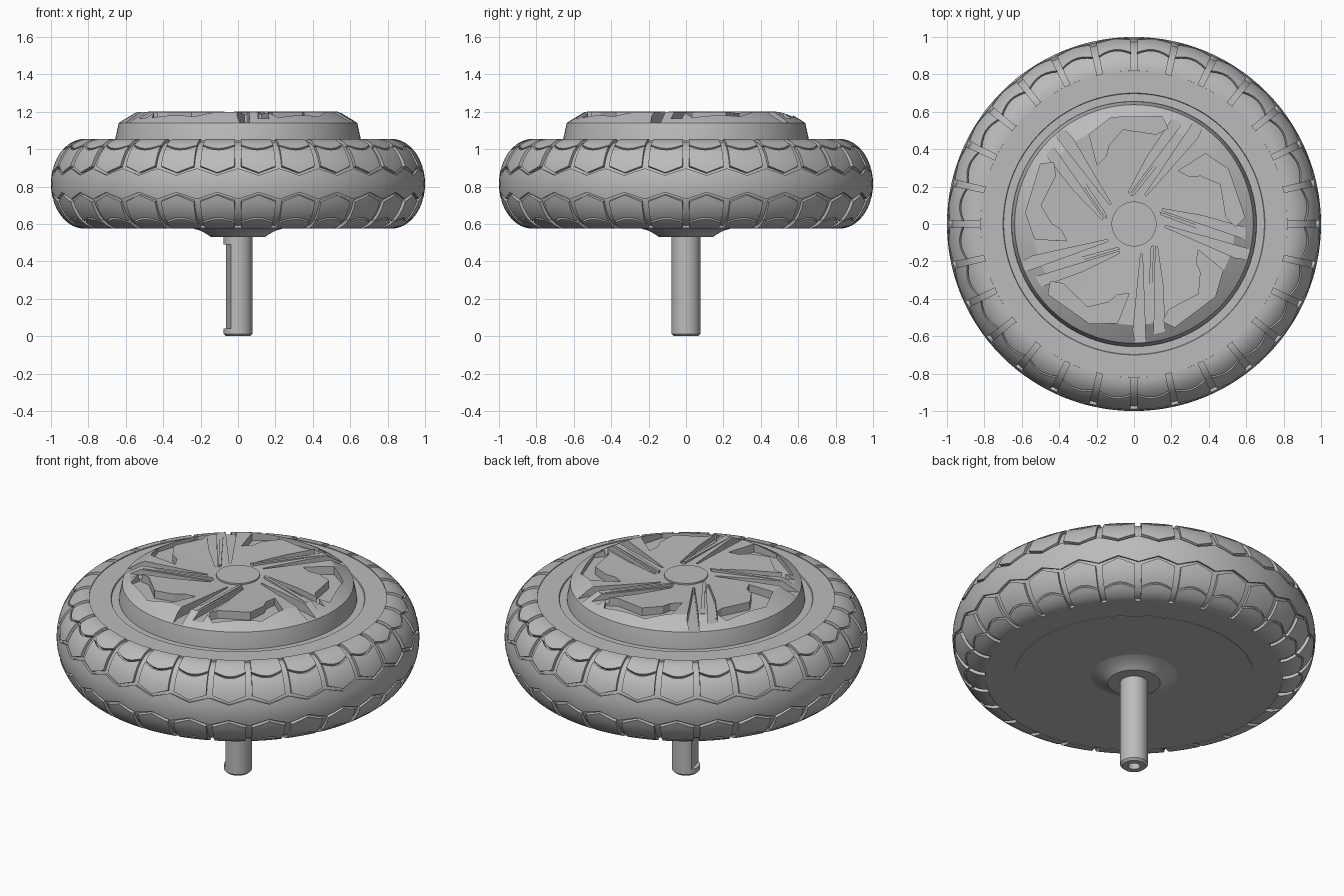
import bpy, bmesh, math
from math import sin, cos, pi, radians
from mathutils import Matrix, Vector

cube = bpy.data.objects.get("Cube")
if cube:
    bpy.data.objects.remove(cube, do_unlink=True)

grey = bpy.data.materials.new("plain_grey")
grey.use_nodes = True
grey.diffuse_color = (0.5, 0.5, 0.5, 1)
grey.node_tree.nodes["Principled BSDF"].inputs["Base Color"].default_value = (0.5, 0.5, 0.5, 1)

MID_Z, CORE_R = 0.815, 0.82
CELLS = 28
PITCH = 2 * pi / CELLS


def finish(bm, name, smooth=True):
    bmesh.ops.remove_doubles(bm, verts=bm.verts, dist=1e-5)
    bmesh.ops.recalc_face_normals(bm, faces=bm.faces)
    return add_object(bm, name, smooth)


def add_object(bm, name, smooth):
    mesh = bpy.data.meshes.new(name)
    bm.to_mesh(mesh)
    bm.free()
    ob = bpy.data.objects.new(name, mesh)
    bpy.context.collection.objects.link(ob)
    mesh.materials.append(grey)
    if smooth:
        soften(ob)
    return ob


def soften(ob):
    bpy.ops.object.select_all(action='DESELECT')
    ob.select_set(True)
    bpy.context.view_layer.objects.active = ob
    bpy.ops.object.shade_smooth_by_angle(angle=radians(28))


def lathe(name, profile, steps=96):
    """Spin an (r, z) profile around the z axis."""
    bm = bmesh.new()
    vs = [bm.verts.new((r, 0, z)) for r, z in profile]
    es = [bm.edges.new(p) for p in zip(vs, vs[1:])]
    bmesh.ops.spin(bm, geom=vs + es, axis=(0, 0, 1), cent=(0, 0, 0),
                   angle=2 * pi, steps=steps, use_duplicate=False)
    return finish(bm, name)


def prisms(name, points, z0, z1, turns):
    """Upright prisms of one counter-clockwise outline, turned about z."""
    bm = bmesh.new()
    n = len(points)
    for turn in turns:
        rot = Matrix.Rotation(turn, 3, 'Z')
        low = [bm.verts.new(rot @ Vector((x, y, z0))) for x, y in points]
        top = [bm.verts.new(rot @ Vector((x, y, z1))) for x, y in points]
        bm.faces.new(low[::-1])
        bm.faces.new(top)
        for i in range(n):
            j = (i + 1) % n
            bm.faces.new((low[i], low[j], top[j], top[i]))
    return add_object(bm, name, False)


def carve(ob, cutter):
    """Subtract the cutter, taking the first solver that keeps the body."""
    cutter.hide_render = True
    mod = ob.modifiers.new("cut", 'BOOLEAN')
    mod.operation = 'DIFFERENCE'
    mod.object = cutter
    for solver in ('EXACT', 'MANIFOLD', 'FLOAT'):
        mod.solver = solver
        bpy.context.view_layer.update()
        shape = ob.evaluated_get(bpy.context.evaluated_depsgraph_get())
        if len(shape.data.polygons) >= 0.8 * len(ob.data.polygons):
            break
    bpy.context.view_layer.objects.active = ob
    bpy.ops.object.modifier_apply(modifier=mod.name)
    bpy.data.objects.remove(cutter, do_unlink=True)
    soften(ob)


def on_tyre(theta, phi, sink=0.0):
    a, b = 0.18 - sink, 0.24 - sink
    r = CORE_R + a * cos(phi)
    return Vector((r * cos(theta), r * sin(theta), MID_Z + b * sin(phi)))


def tread_patch(bm, start, end, low, high, nu, nv, side_walls=True):
    """Raised tread patch; low and high give its edges in degrees at u in 0..1."""
    def point(i, j, sink=0.0):
        u = i / nu
        lo, hi = low(u), high(u)
        return bm.verts.new(on_tyre(start + (end - start) * u,
                                    radians(lo + (hi - lo) * j / nv), sink))
    g = [[point(i, j) for j in range(nv + 1)] for i in range(nu + 1)]
    for i in range(nu):
        for j in range(nv):
            bm.faces.new((g[i][j], g[i + 1][j], g[i + 1][j + 1], g[i][j + 1]))
    borders = [[(i, 0) for i in range(nu + 1)], [(i, nv) for i in range(nu + 1)]]
    if side_walls:
        borders += [[(0, j) for j in range(nv + 1)], [(nu, j) for j in range(nv + 1)]]
    for path in borders:
        deep = [point(i, j, 0.03) for i, j in path]
        for k in range(len(path) - 1):
            (a, b), (c, d) = path[k], path[k + 1]
            bm.faces.new((g[a][b], g[c][d], deep[k + 1], deep[k]))


# Tyre carcass, with flat side walls and the lower cover
arc = [(CORE_R + 0.163 * cos(radians(p)), MID_Z + 0.223 * sin(radians(p)))
       for p in range(-90, 91, 6)]
lathe("tyre_carcass", [(0, 0.575), (0.66, 0.575), (0.66, 0.578), (0.82, 0.578)] + arc
      + [(0.82, 1.05), (0.70, 1.05), (0.697, 1.043), (0.62, 1.043)], 112)


# Tread: zigzag centre band, hexagonal side blocks, rounded shoulder blocks
def peak(u):
    return 1 - abs(2 * u - 1)


band, sides, shoulders = bmesh.new(), bmesh.new(), bmesh.new()
gap = 0.08 * PITCH
for k in range(CELLS):
    t = -pi / 2 + k * PITCH
    tread_patch(band, t, t + PITCH, lambda u: -20 + 9 * peak(u),
                lambda u: 20 - 9 * peak(u), 4, 6, side_walls=False)
    for s in (1, -1):
        tread_patch(sides, t + gap, t + PITCH - gap,
                    lambda u: s * (23.5 - 9 * peak(u)),
                    lambda u: s * (57 - 8 * sin(pi * u)), 6, 6)
        tread_patch(shoulders, t + gap, t + PITCH - gap,
                    lambda u: s * (60 - 8 * sin(pi * u)),
                    lambda u: s * 90, 6, 6)
for bm, name in ((band, "tread_centre_band"), (sides, "tread_side_blocks"),
                 (shoulders, "tread_shoulder_blocks")):
    finish(bm, name)

# Wheel cap with a five-fold pinwheel cut into it
cap = lathe("wheel_cap", [(0, 1.0), (0.657, 1.0), (0.655, 1.06), (0.638, 1.14),
                          (0.62, 1.152), (0.54, 1.2), (0.12, 1.186),
                          (0.12, 1.195), (0, 1.195)], 80)
fifths = [k * 2 * pi / 5 for k in range(5)]
blade_slot = [(-0.005, -0.57), (0.02, -0.7), (0.065, -0.7), (0.045, -0.16), (0.035, -0.16)]
side_slot = [(0.105, -0.7), (0.17, -0.7), (0.155, -0.33), (0.125, -0.12), (0.115, -0.12)]
window = [(-0.43, 0.33), (-0.5, 0.32), (-0.58, 0.06), (-0.53, -0.08), (-0.36, -0.09),
          (-0.39, -0.03), (-0.44, 0), (-0.5, 0.1), (-0.42, 0.26)]
for outline, floor in ((blade_slot, 1.143), (side_slot, 1.165), (window, 1.151)):
    carve(cap, prisms("cap_cutter", outline, floor, 1.3, fifths))

# Thin raised rib beside each blade slot
prisms("cap_ribs", [(0.07, -0.53), (0.095, -0.53), (0.105, -0.11), (0.09, -0.12)],
       1.17, 1.201, fifths)

# Lower boss and axle with a flat and a bored end
lathe("axle_boss", [(0, 0.59), (0.24, 0.576), (0.2, 0.564), (0.165, 0.545),
                    (0.145, 0.53), (0, 0.53)], 64)
axle = lathe("axle", [(0, 0.56), (0.077, 0.56), (0.077, 0.012), (0.065, 0),
                      (0.033, 0), (0.033, 0.06), (0, 0.06)], 48)
carve(axle, prisms("axle_cutter", [(-0.2, -0.2), (-0.053, -0.2), (-0.053, 0.2), (-0.2, 0.2)],
                   0.04, 0.49, [radians(14)]))
